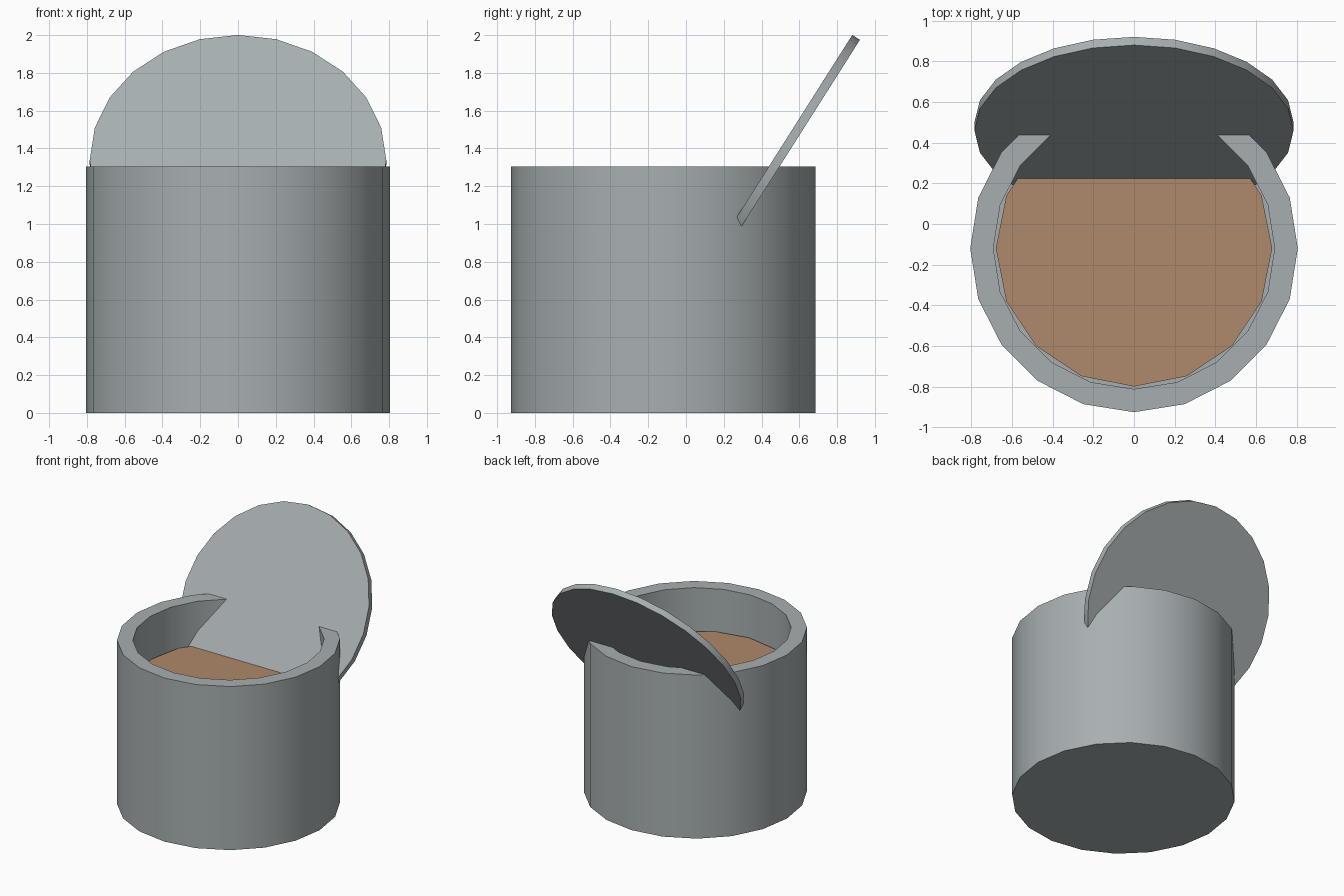
import bpy, bmesh, math
from mathutils import Matrix, Vector

cube = bpy.data.objects.get("Cube")
if cube:
    bpy.data.objects.remove(cube, do_unlink=True)


def make_material(name, rgb):
    mat = bpy.data.materials.new(name)
    mat.use_nodes = True
    colour = (*rgb, 1)
    mat.diffuse_color = colour
    mat.node_tree.nodes["Principled BSDF"].inputs["Base Color"].default_value = colour
    return mat


def lathe(name, profile, sides, mat, matrix):
    """Revolve (radius, height) points; both ends are closed with flat caps."""
    bm = bmesh.new()
    rings = []
    for radius, height in profile:
        angles = [math.tau * i / sides for i in range(sides)]
        rings.append([bm.verts.new((radius * math.cos(a), radius * math.sin(a), height))
                      for a in angles])
    for low, high in zip(rings, rings[1:]):
        for i in range(sides):
            j = (i + 1) % sides
            bm.faces.new((low[i], low[j], high[j], high[i]))
    bm.faces.new(rings[0][::-1])
    bm.faces.new(rings[-1])
    bmesh.ops.recalc_face_normals(bm, faces=bm.faces)
    mesh = bpy.data.meshes.new(name)
    bm.to_mesh(mesh)
    bm.free()
    mesh.materials.append(mat)
    obj = bpy.data.objects.new(name, mesh)
    bpy.context.collection.objects.link(obj)
    obj.matrix_world = matrix
    bpy.ops.object.select_all(action="DESELECT")
    obj.select_set(True)
    bpy.context.view_layer.objects.active = obj
    bpy.ops.object.shade_smooth_by_angle(angle=math.radians(30))
    return obj


metal = make_material("grey metal", (0.39, 0.43, 0.44))
brown = make_material("brown filling", (0.43, 0.25, 0.145))

base = Matrix.Translation(Vector((0, -0.12, 0)))

# Open pot with a thick wall and a floor
lathe("pot", [(0.806, 0), (0.806, 1.305), (0.692, 1.305), (0.692, 0.11)], 20, metal, base)

# Contents filling the pot
lathe("filling", [(0.68, 0.12), (0.68, 0.967)], 16, brown, base)

# Lid resting through the back of the rim, tilted backwards
tilt = Matrix.Rotation(math.radians(57.6), 4, "X")
lathe("lid", [(0.785, -0.024), (0.785, 0.024)], 24, metal,
      Matrix.Translation(Vector((0, 0.48, 1.325))) @ tilt)
